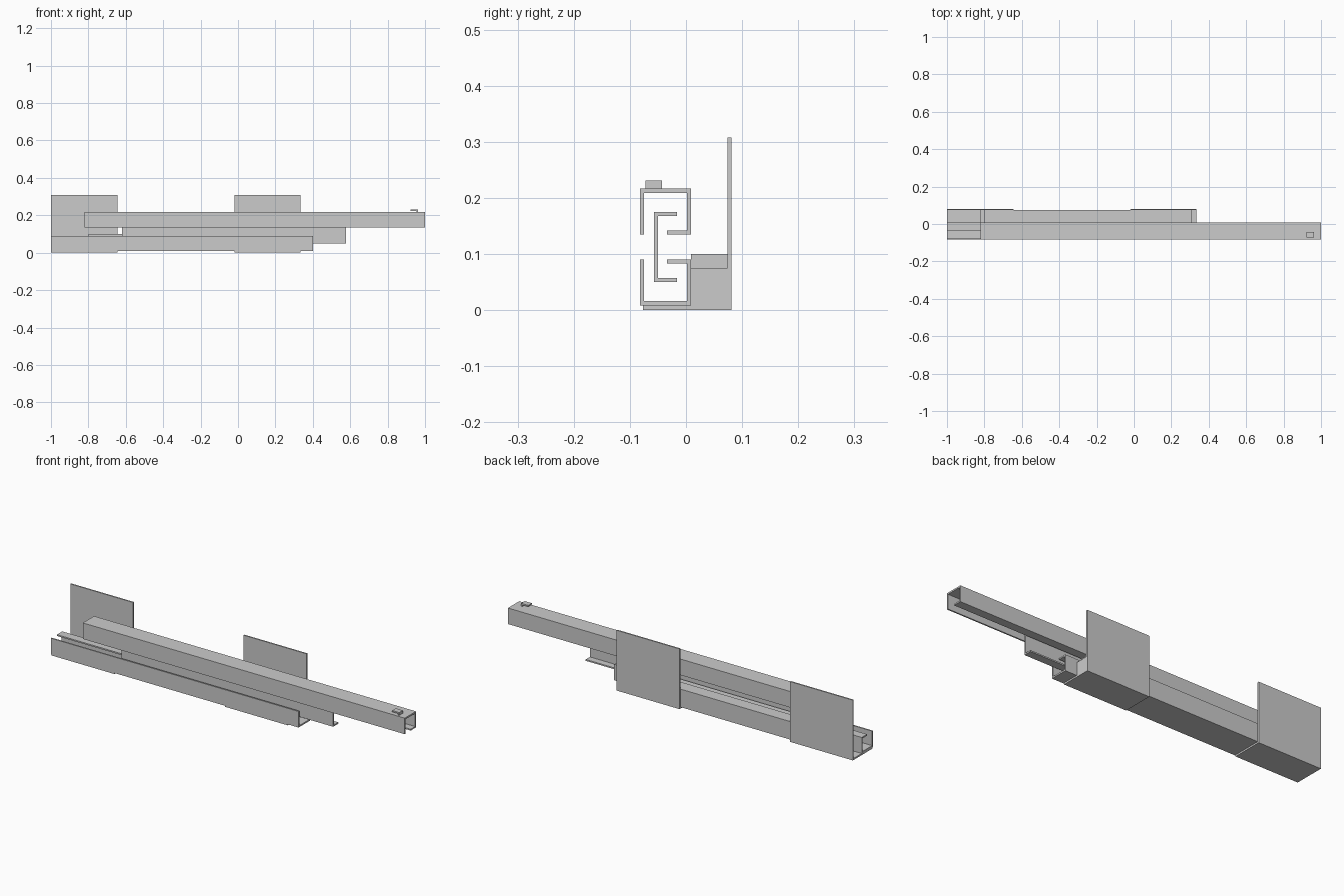
import bpy
import bmesh

if "Cube" in bpy.data.objects:
    bpy.data.objects.remove(bpy.data.objects["Cube"])


def extrude(name, profile, x0, x1, color=None):
    """Extrude a closed (y, z) profile along x."""
    bm = bmesh.new()
    face = bm.faces.new([bm.verts.new((x0, y, z)) for y, z in profile])
    new = bmesh.ops.extrude_face_region(bm, geom=[face])["geom"]
    verts = [v for v in new if isinstance(v, bmesh.types.BMVert)]
    bmesh.ops.translate(bm, verts=verts, vec=(x1 - x0, 0, 0))
    bmesh.ops.recalc_face_normals(bm, faces=bm.faces)
    mesh = bpy.data.meshes.new(name)
    bm.to_mesh(mesh)
    bm.free()
    obj = bpy.data.objects.new(name, mesh)
    bpy.context.collection.objects.link(obj)
    if color:
        mat = bpy.data.materials.new(name + "_grey")
        mat.diffuse_color = color
        mat.use_nodes = True
        mat.node_tree.nodes["Principled BSDF"].inputs["Base Color"].default_value = mat.diffuse_color
        mesh.materials.append(mat)
    return obj


def rect(y0, y1, z0, z1):
    return [(y0, z0), (y1, z0), (y1, z1), (y0, z1)]


# Outer and inner rails share one hooked channel, mirrored in z
channel = [(-0.082, 0.09), (-0.082, 0.008), (0.009, 0.008), (0.009, 0.09),
           (-0.034, 0.09), (-0.034, 0.083), (0.002, 0.083), (0.002, 0.016),
           (-0.075, 0.016), (-0.075, 0.09)]
extrude("lower_rail", channel, -1.0, 0.4)
extrude("upper_rail", [(y, 0.2245 - z) for y, z in channel], -0.82, 1.0)

# Middle C-shaped slider
extrude("middle_slider", [(-0.057, 0.05), (-0.016, 0.05), (-0.016, 0.057),
                          (-0.05, 0.057), (-0.05, 0.168), (-0.016, 0.168),
                          (-0.016, 0.175), (-0.057, 0.175)], -0.62, 0.578)

# Two L-shaped mounting brackets
bracket = [(-0.077, 0.0), (0.081, 0.0), (0.081, 0.308), (0.074, 0.308),
           (0.074, 0.008), (-0.077, 0.008)]
for name, x0 in (("rear_bracket", -1.0), ("front_bracket", -0.02)):
    extrude(name, bracket, x0, x0 + 0.355)

# Damper body beside the lower rail, with lower end caps
extrude("damper_body", rect(0.009, 0.074, 0.008, 0.1), -0.8, 0.31,
        (0.6, 0.6, 0.63, 1))
for name, x0, x1 in (("rear_end_cap", -0.82, -0.8), ("front_end_cap", 0.31, 0.333)):
    extrude(name, rect(0.009, 0.074, 0.008, 0.075), x0, x1, (0.55, 0.55, 0.56, 1))

# Bent catch tab on the upper rail
extrude("catch_plate", rect(-0.072, -0.043, 0.224, 0.231), 0.922, 0.962)
extrude("catch_leg", rect(-0.072, -0.043, 0.2165, 0.224), 0.955, 0.962)
